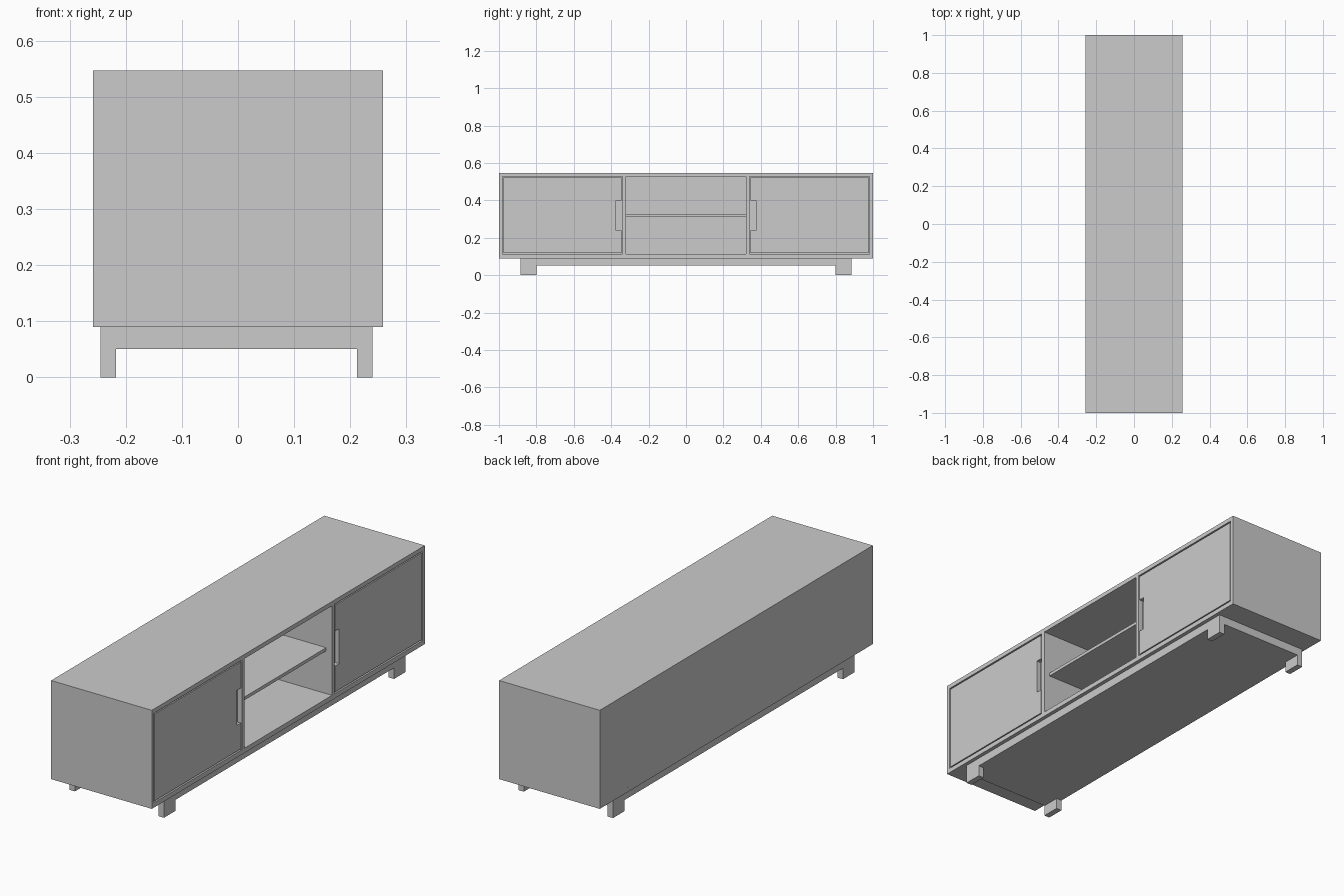
import bpy, bmesh

if "Cube" in bpy.data.objects:
    bpy.data.objects.remove(bpy.data.objects["Cube"])

X = 0.258            # half depth; the open side faces +x
Z0, Z1 = 0.09, 0.547 # cabinet bottom and top


def finish(name, bm):
    bmesh.ops.recalc_face_normals(bm, faces=bm.faces)
    mesh = bpy.data.meshes.new(name)
    bm.to_mesh(mesh)
    bm.free()
    obj = bpy.data.objects.new(name, mesh)
    bpy.context.collection.objects.link(obj)
    return obj


def box(name, x, y, z):
    bm = bmesh.new()
    bmesh.ops.create_cube(bm, size=1)
    for v in bm.verts:
        for i, (lo, hi) in enumerate((x, y, z)):
            v.co[i] = lo if v.co[i] < 0 else hi
    return finish(name, bm)


def prism(name, outline, x0, x1):
    """Extrude a (y, z) outline along x."""
    bm = bmesh.new()
    face = bm.faces.new([bm.verts.new((x0, y, z)) for y, z in outline])
    ext = bmesh.ops.extrude_face_region(bm, geom=[face])
    verts = [g for g in ext["geom"] if isinstance(g, bmesh.types.BMVert)]
    bmesh.ops.translate(bm, verts=verts, vec=(x1 - x0, 0, 0))
    return finish(name, bm)


# Carcass panels
box("top_panel", (-X, X), (-1, 1), (0.527, Z1))
box("bottom_panel", (-X, X), (-1, 1), (Z0, 0.112))
box("back_panel", (-X, -X + 0.018), (-0.982, 0.982), (0.112, 0.527))

# Shelf in the open bay
box("shelf", (-X + 0.018, X - 0.03), (-0.32, 0.32), (0.31, 0.325))

for s, side in ((-1, "left"), (1, "right")):
    def span(a, b):
        return tuple(sorted((s * a, s * b)))

    box(side + "_end_panel", (-X, X), span(0.982, 1), (0.112, 0.527))
    box(side + "_divider", (-X + 0.018, X), span(0.32, 0.34), (0.112, 0.527))

    # Flush door with a finger-pull notch in its inner edge
    a, b, n = 0.345, 0.977, 0.374
    lo, hi = 0.118, 0.521
    outline = [(a, lo), (b, lo), (b, hi), (a, hi),
               (a, 0.40), (n, 0.40), (n, 0.238), (a, 0.238)]
    prism(side + "_door", [(s * y, z) for y, z in outline], X - 0.022, X - 0.001)
    box(side + "_door_backing", (X - 0.034, X - 0.022), span(0.34, 0.982), (0.112, 0.527))

    # Feet
    for x, place in (((-0.245, -0.217), "back"), ((0.212, 0.24), "front")):
        box(f"{side}_{place}_foot", x, span(0.8, 0.885), (0, 0.051))

# Plinth joining the feet
box("plinth", (-0.245, 0.24), (-0.885, 0.885), (0.051, Z0))
